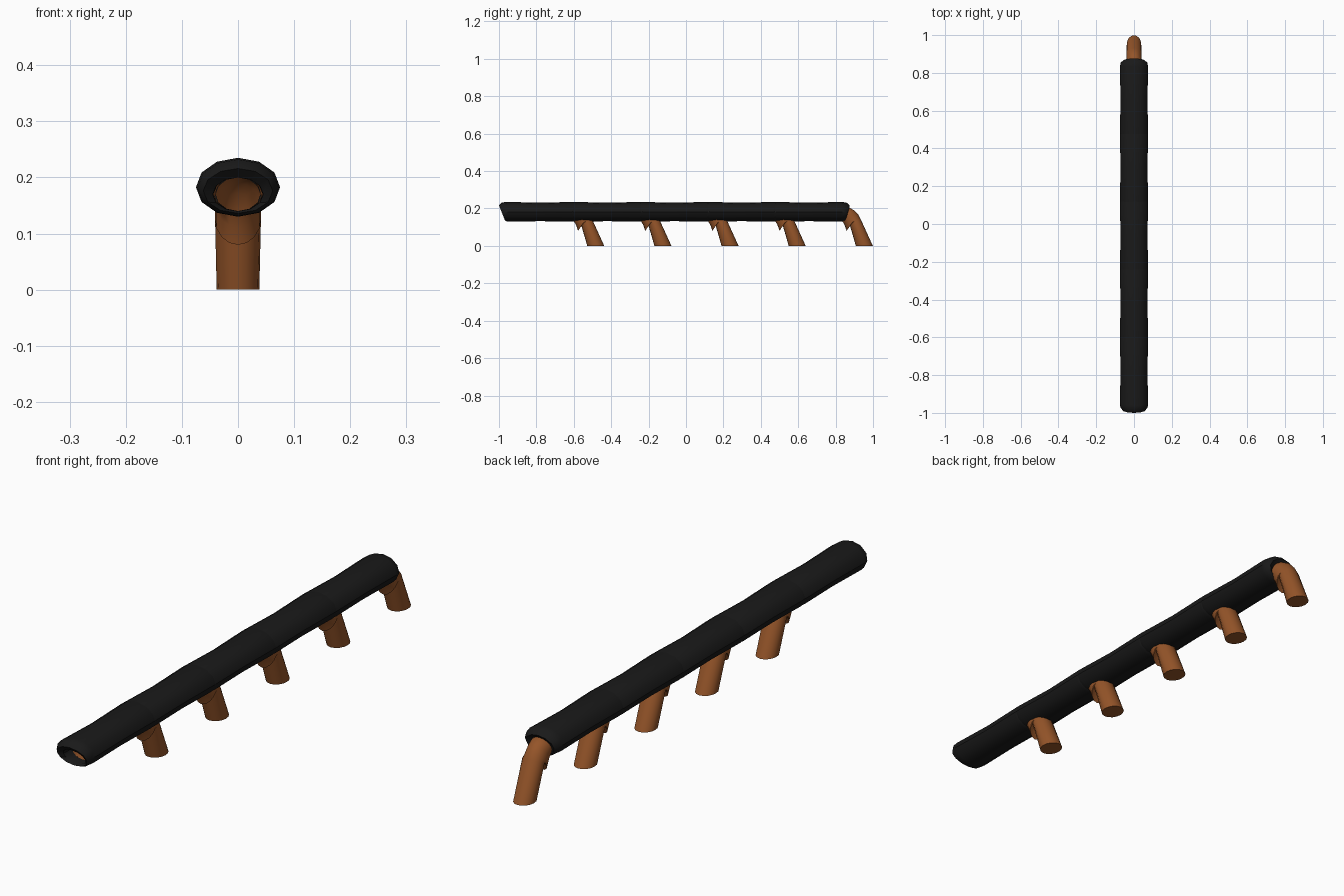
import bpy
import bmesh
from math import sin, cos, pi, radians

if "Cube" in bpy.data.objects:
    bpy.data.objects.remove(bpy.data.objects["Cube"])


def material(name, colour):
    m = bpy.data.materials.new(name)
    m.diffuse_color = (*colour, 1)
    m.use_nodes = True
    m.node_tree.nodes["Principled BSDF"].inputs["Base Color"].default_value = m.diffuse_color
    return m


def loft(name, rings, sides, mat, shift, cap_end=False):
    """Skin elliptical rings, each given as half width, top (y, z), bottom (y, z)."""
    bm = bmesh.new()
    loops = []
    for rx, (ty, tz), (by, bz) in rings:
        loop = []
        for i in range(sides):
            a = 2 * pi * i / sides
            t = (1 + sin(a)) / 2
            loop.append(bm.verts.new((rx * cos(a), by + (ty - by) * t + shift,
                                      bz + (tz - bz) * t)))
        loops.append(loop)
    for a, b in zip(loops, loops[1:]):
        for i in range(sides):
            j = (i + 1) % sides
            bm.faces.new((a[i], a[j], b[j], b[i]))
    if cap_end:
        bm.faces.new(loops[-1])
    bmesh.ops.recalc_face_normals(bm, faces=bm.faces)
    me = bpy.data.meshes.new(name)
    bm.to_mesh(me)
    bm.free()
    me.materials.append(mat)
    ob = bpy.data.objects.new(name, me)
    bpy.context.collection.objects.link(ob)
    bpy.ops.object.select_all(action='DESELECT')
    bpy.context.view_layer.objects.active = ob
    ob.select_set(True)
    bpy.ops.object.shade_smooth_by_angle(angle=radians(40))
    return ob


black = material("black_rubber", (0.01, 0.01, 0.01))
copper = material("copper_brown", (0.30, 0.09, 0.022))

# Sleeve: recessed mouth, rounded slanted lip, body, rounded rear lip, rear mouth
sleeve_rings = [
    (0.044, (-0.92, 0.20), (-0.92, 0.14)),
    (0.045, (-0.985, 0.20), (-0.955, 0.14)),
    (0.062, (-1.00, 0.216), (-0.968, 0.136)),
    (0.072, (-0.985, 0.232), (-0.957, 0.131)),
    (0.075, (-0.96, 0.235), (-0.94, 0.13)),
    (0.071, (-0.78, 0.231), (-0.78, 0.132)),
    (0.075, (-0.60, 0.235), (-0.61, 0.13)),
    (0.070, (-0.575, 0.230), (-0.588, 0.131)),
    (0.058, (-0.56, 0.214), (-0.582, 0.137)),
    (0.040, (-0.57, 0.20), (-0.595, 0.14)),
]

# Bent rod: hollow inside the sleeve, creased at the inner bend, flat foot
rod_rings = [
    (0.044, (-0.92, 0.20), (-0.92, 0.14)),
    (0.042, (-0.64, 0.207), (-0.64, 0.136)),
    (0.041, (-0.56, 0.203), (-0.60, 0.132)),
    (0.041, (-0.537, 0.190), (-0.588, 0.112)),
    (0.041, (-0.518, 0.172), (-0.577, 0.080)),
    (0.041, (-0.503, 0.145), (-0.562, 0.118)),
    (0.038, (-0.437, 0.0), (-0.528, 0.0)),
]

# Five overlapping units in a row
for k in range(5):
    shift = 0.359 * k
    loft(f"sleeve_{k + 1}", sleeve_rings, 12, black, shift)
    loft(f"bent_rod_{k + 1}", rod_rings, 16, copper, shift, cap_end=True)
